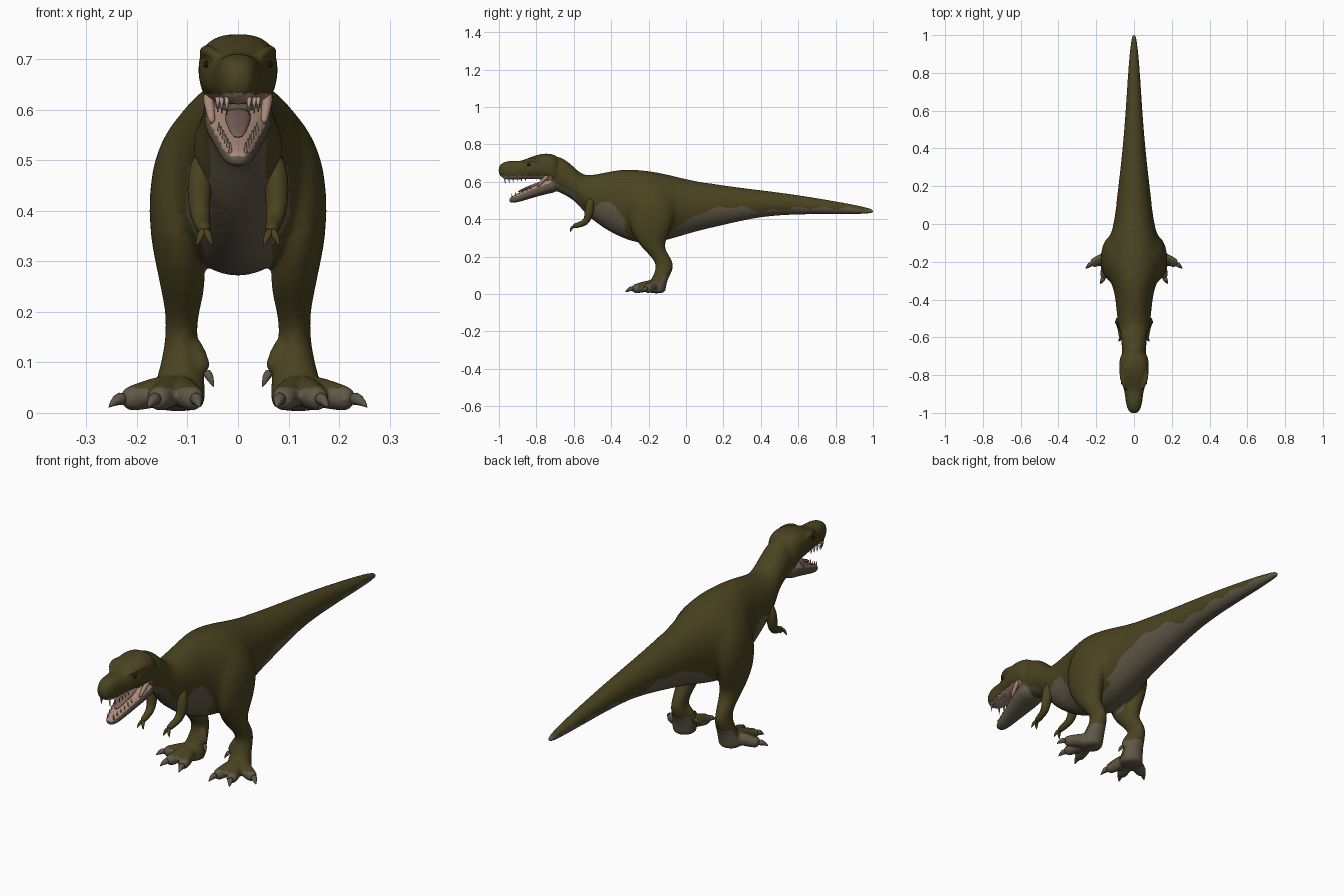
import bpy, bmesh, math
from mathutils import Vector

if "Cube" in bpy.data.objects:
    bpy.data.objects.remove(bpy.data.objects["Cube"])


def material(name, rgb):
    m = bpy.data.materials.new(name)
    m.use_nodes = True
    m.diffuse_color = (*rgb, 1)
    m.node_tree.nodes["Principled BSDF"].inputs["Base Color"].default_value = (*rgb, 1)
    m.node_tree.nodes["Principled BSDF"].inputs["Roughness"].default_value = 0.8
    return m


olive = material("olive hide", (0.068, 0.057, 0.0145))
pale = material("pale underside", (0.118, 0.097, 0.064))
pink = material("mouth pink", (0.4, 0.25, 0.19))
tongue_red = material("tongue mauve", (0.2, 0.12, 0.1))
ivory = material("tooth ivory", (0.4, 0.31, 0.24))
horn = material("claw horn", (0.11, 0.092, 0.065))
black = material("dark eye", (0.012, 0.01, 0.006))


def loft(bm, rings, n=20, power=1.0):
    """Skin a closed tube through (centre, half axis, half axis) rings."""
    def bend(t):
        return math.copysign(abs(t) ** power, t)
    loops = []
    for c, u, v in rings:
        angles = [math.tau * i / n for i in range(n)]
        loops.append([bm.verts.new(c + u * bend(math.cos(a)) + v * bend(math.sin(a)))
                      for a in angles])
    for a, b in zip(loops, loops[1:]):
        for i in range(n):
            j = (i + 1) % n
            bm.faces.new((a[i], a[j], b[j], b[i]))
    bm.faces.new(loops[0])
    bm.faces.new(loops[-1])


def trunk(bm, sections, power=1.0):
    """Loft along y from (y, top, bottom, half width)."""
    loft(bm, [(Vector((0, y, (t + b) / 2)), Vector((w, 0, 0)), Vector((0, 0, (t - b) / 2)))
              for y, t, b, w in sections], 24, power)


def tube(bm, points, radii, n=12, flat=1.0):
    """Loft round sections along a path."""
    pts = [Vector(p) for p in points]
    axis = (pts[-1] - pts[0]).normalized()
    ref = Vector((0, 1, 0)) if abs(axis.z) > 0.8 else Vector((0, 0, 1))
    rings = []
    for i, p in enumerate(pts):
        d = (pts[min(i + 1, len(pts) - 1)] - pts[max(i - 1, 0)]).normalized()
        u = d.cross(ref).normalized()
        rings.append((p, u * radii[i], u.cross(d) * radii[i] * flat))
    loft(bm, rings, n)


def finish(name, bm, mat, subdiv=0):
    bmesh.ops.recalc_face_normals(bm, faces=bm.faces)
    me = bpy.data.meshes.new(name)
    bm.to_mesh(me)
    bm.free()
    me.shade_smooth()
    me.materials.append(mat)
    ob = bpy.data.objects.new(name, me)
    bpy.context.collection.objects.link(ob)
    if subdiv:
        mod = ob.modifiers.new("Subdivision", "SUBSURF")
        mod.levels = mod.render_levels = subdiv
    return ob


def ball(name, centre, size, mat):
    bm = bmesh.new()
    bmesh.ops.create_uvsphere(bm, u_segments=14, v_segments=8, radius=1)
    for v in bm.verts:
        v.co = Vector(centre) + Vector([a * b for a, b in zip(v.co, size)])
    return finish(name, bm, mat)


# Trunk, neck and tail
bm = bmesh.new()
trunk(bm, [
    (1.005, .45, .432, .008), (.97, .463, .428, .016), (.85, .487, .427, .029),
    (.6, .53, .426, .044), (.4, .555, .415, .06), (.2, .58, .368, .083),
    (.06, .604, .336, .1), (-.03, .624, .308, .115), (-.1, .642, .288, .14),
    (-.2, .662, .264, .158), (-.28, .668, .277, .138), (-.35, .67, .302, .104),
    (-.45, .65, .355, .095), (-.53, .63, .42, .086), (-.57, .65, .47, .074),
    (-.61, .69, .508, .067), (-.66, .73, .535, .065), (-.72, .745, .56, .062)])

# Skull and lower jaw
trunk(bm, [
    (-1.003, .682, .643, .018), (-.98, .704, .615, .035), (-.94, .714, .609, .045),
    (-.89, .708, .612, .049), (-.85, .724, .615, .062), (-.79, .748, .615, .08),
    (-.73, .754, .604, .079), (-.67, .735, .57, .068)], .8)
trunk(bm, [
    (-.948, .512, .489, .016), (-.92, .528, .485, .03), (-.87, .552, .498, .04),
    (-.8, .585, .52, .057), (-.73, .62, .538, .07), (-.68, .63, .545, .064)], .85)

for s in (1, -1):
    # Brow ridge
    tube(bm, [(s * .042, -.875, .707), (s * .057, -.845, .716), (s * .067, -.8, .718),
              (s * .068, -.76, .706)], [.007, .012, .013, .008])
    # Leg from hip to sole: height, front, back, inner, outer
    leg = [(.615, -.24, -.14, .03, .1), (.56, -.285, -.09, .04, .143),
           (.5, -.305, -.06, .05, .17), (.42, -.312, -.055, .06, .179),
           (.34, -.297, -.085, .065, .173), (.28, -.262, -.11, .065, .16),
           (.24, -.228, -.113, .066, .152), (.2, -.188, -.086, .077, .144),
           (.16, -.16, -.066, .082, .143), (.12, -.165, -.073, .076, .148),
           (.08, -.185, -.098, .067, .158), (.03, -.215, -.108, .063, .172),
           (.002, -.205, -.11, .07, .167)]
    loft(bm, [(Vector((s * (i + o) / 2, (f + b) / 2, z)), Vector(((o - i) / 2, 0, 0)),
               Vector((0, (b - f) / 2, 0))) for z, f, b, i, o in leg])
    # Toes and inner spur
    for x, y in ((.23, -.213), (.163, -.288), (.084, -.29)):
        base, tip = Vector((.122, -.165, .05)), Vector((x, y, .024))
        path = [base, base.lerp(tip, .5), base.lerp(tip, .8), tip]
        tube(bm, [(s * p.x, p.y, p.z) for p in path], [.034, .03, .027, .02])
    tube(bm, [(s * .1, -.125, .15), (s * .084, -.138, .115), (s * .062, -.155, .08)],
         [.02, .023, .014])
body = finish("body", bm, olive, 2)

# Blend the body masses into one skin
remesh = body.modifiers.new("Blend", "REMESH")
remesh.mode, remesh.voxel_size = "VOXEL", .0065
relax = body.modifiers.new("Relax", "SMOOTH")
relax.factor, relax.iterations = .5, 4
graph = bpy.context.evaluated_depsgraph_get()
skin = bpy.data.meshes.new_from_object(body.evaluated_get(graph))
body.modifiers.clear()
body.data = skin
skin.name = "body"

# Soften the hips where the thighs meet the trunk
bm = bmesh.new()
bm.from_mesh(skin)
for low in (.36, .4, .44):
    hips = [v for v in bm.verts if v.co.z > low and -.5 < v.co.y < .12]
    for _ in range(15):
        bmesh.ops.smooth_vert(bm, verts=hips, factor=.5, use_axis_x=True,
                              use_axis_y=True, use_axis_z=True)
bm.to_mesh(skin)
bm.free()
skin.shade_smooth()
skin.materials.clear()
for m in (olive, pale, pink):
    skin.materials.append(m)

# Height of the pale underside along the body
edge = [(-1, .603), (-.72, .603), (-.6, .54), (-.54, .46), (-.5, .46), (-.45, .495),
        (-.4, .485), (-.34, .415), (-.28, .36), (-.1, .33), (0, .39), (.13, .455),
        (.29, .468), (.4, .44), (.6, .462), (.8, .458), (1.1, .45)]


def underside(y):
    for (a, za), (b, zb) in zip(edge, edge[1:]):
        if y <= b:
            wave = .006 * math.sin(45 * y) if y > -.55 else 0
            return za + (zb - za) * (y - a) / (b - a) + wave
    return 0


def skin_colour(c, n):
    if c.y < -.72 and .5 < c.z < .632:
        roof = n.z < -.5 and c.z > .6
        floor = n.z > .45 and c.z < .618
        back = n.y < -.6 and c.z > .56 and c.y > -.78
        if roof or floor or back:
            return 2
    if c.z < .27:
        heel = n.y > .2 and c.z < .1
        toe = c.z < .05 and (abs(c.x) > .18 or c.y < -.255)
        return 1 if c.z < .032 or heel or toe else 0
    on_thigh = -.325 < c.y < -.08 and abs(c.x) > .068
    pale_skin = (c.z < underside(c.y) and not on_thigh) or c.y > .985
    return 1 if pale_skin else 0


for f in skin.polygons:
    f.material_index = skin_colour(f.center, f.normal)

for s, side in ((1, "left"), (-1, "right")):
    # Small forelimb with two claws
    bm = bmesh.new()
    tube(bm, [(s * .068, -.505, .52), (s * .077, -.515, .465), (s * .077, -.522, .41),
              (s * .073, -.537, .382), (s * .069, -.57, .37), (s * .066, -.608, .36)],
         [.018, .027, .022, .019, .015, .014])
    finish(side + "_arm", bm, olive, 1)
    bm = bmesh.new()
    for x in (.05, .083):
        tube(bm, [(s * .066, -.597, .362), (s * (x + .066) / 2, -.615, .352),
                  (s * x, -.62, .328)], [.01, .009, .001], 8)
    finish(side + "_hand_claws", bm, olive, 1)

    # Toe claws and spur claw
    bm = bmesh.new()
    for a, b in (((.224, -.208), (.257, -.236)), ((.16, -.282), (.178, -.318)),
                 ((.085, -.282), (.076, -.325))):
        mid = [(p + q) / 2 for p, q in zip(a, b)]
        tube(bm, [(s * a[0], a[1], .028), (s * mid[0], mid[1], .028),
                  (s * b[0], b[1], .01)], [.017, .013, .001], 8)
    tube(bm, [(s * .064, -.153, .083), (s * .055, -.162, .07), (s * .048, -.167, .05)],
         [.011, .009, .001], 8)
    finish(side + "_foot_claws", bm, horn, 1)

    # Eye and cheek
    ball(side + "_eye", (s * .062, -.84, .69), (.007, .01, .007), black)
    bm = bmesh.new()
    tube(bm, [(s * .06, -.735, .635), (s * .057, -.765, .61), (s * .05, -.795, .57)],
         [.013, .011, .008], 8)
    finish(side + "_cheek", bm, pink, 1)

    # Teeth
    bm = bmesh.new()
    for i in range(6):
        y = -.97 + .022 * i
        x = min(.022 + .01 * i, .04)
        tube(bm, [(s * x, y, .626), (s * x, y + .003, .59 + .003 * i)], [.0055, .001], 6)
        y = -.93 + .02 * i
        x = .015 + .0045 * i
        z = .512 + .008 * i
        tube(bm, [(s * x, y, z), (s * x, y - .002, z + .024)], [.0045, .001], 6)
    finish(side + "_teeth", bm, ivory)

# Tongue and throat
bm = bmesh.new()
tube(bm, [(0, -.75, .6), (0, -.81, .58), (0, -.86, .562), (0, -.9, .545)],
     [.03, .026, .02, .01], 12, .4)
finish("tongue", bm, tongue_red, 1)
ball("throat", (0, -.762, .606), (.032, .014, .016), pale)
